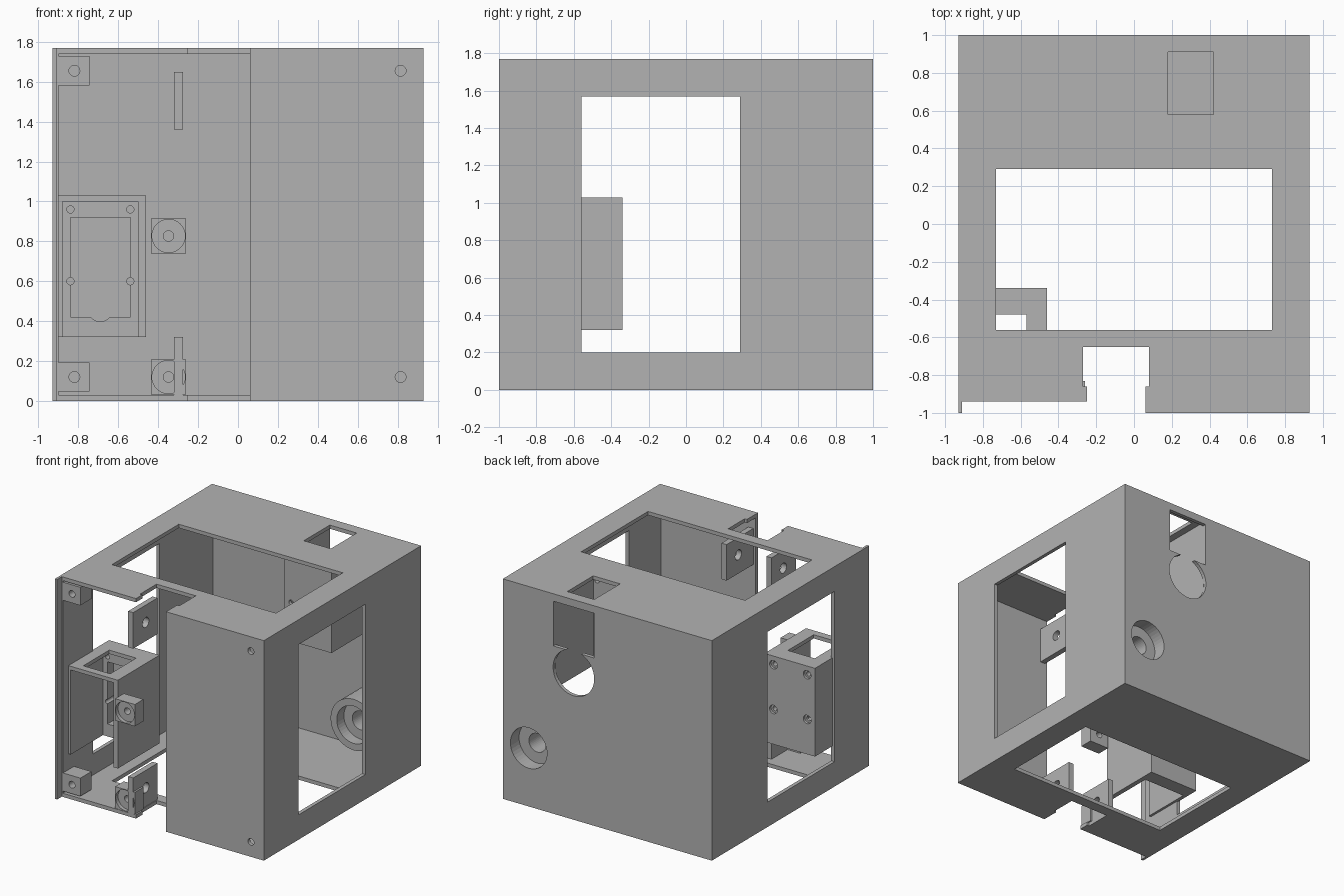
import bpy, bmesh, math
from mathutils import Matrix, Vector

cube = bpy.data.objects.get("Cube")
if cube:
    bpy.data.objects.remove(cube, do_unlink=True)

grey = bpy.data.materials.new("plain grey")
grey.use_nodes = True
grey.diffuse_color = (0.45, 0.45, 0.45, 1)
grey.node_tree.nodes["Principled BSDF"].inputs["Base Color"].default_value = grey.diffuse_color


def add_object(name, bm):
    mesh = bpy.data.meshes.new(name)
    bm.to_mesh(mesh)
    bm.free()
    mesh.materials.append(grey)
    obj = bpy.data.objects.new(name, mesh)
    bpy.context.collection.objects.link(obj)
    return obj


def box(name, x, y, z):
    """Box from its lower and upper limit on each axis."""
    bm = bmesh.new()
    bmesh.ops.create_cube(bm, size=1)
    for v in bm.verts:
        v.co = Vector(lim[0] if c < 0 else lim[1] for c, lim in zip(v.co, (x, y, z)))
    return add_object(name, bm)


def rod(name, a, b, r, lim, axis="Y"):
    """Cylinder along Y (centre a=x, b=z) or along X (centre a=y, b=z)."""
    bm = bmesh.new()
    mid = (lim[0] + lim[1]) / 2
    place = (a, mid, b) if axis == "Y" else (mid, a, b)
    turn = Matrix.Rotation(math.pi / 2, 4, "X" if axis == "Y" else "Y")
    bmesh.ops.create_cone(bm, cap_ends=True, segments=40, radius1=r, radius2=r,
                          depth=lim[1] - lim[0], matrix=Matrix.Translation(place) @ turn)
    return add_object(name, bm)


def cut(obj, *cutters):
    """Subtract the cutters one after another and bake the result."""
    for c in cutters:
        mod = obj.modifiers.new("cut", "BOOLEAN")
        mod.operation, mod.solver, mod.object = "DIFFERENCE", "EXACT", c
        c.hide_render = True
    bpy.context.view_layer.update()
    graph = bpy.context.evaluated_depsgraph_get()
    mesh = bpy.data.meshes.new_from_object(obj.evaluated_get(graph))
    obj.modifiers.clear()
    obj.data = mesh
    for c in cutters:
        bpy.data.objects.remove(c, do_unlink=True)
    return obj


W, H, T = 0.93, 1.77, 0.03
WIN = (-0.56, 0.29)
ALL = (-3, 3)

# Hollow case with windows, front opening, hinge notch and cable openings
case = box("case", (-W, W), (-1, 1), (0, H))
cut(case,
    box("cavity", (-W + T, W - T), (-1 + T, 1 - T), (T, H - T)),
    box("side_windows", ALL, WIN, (0.2, 1.57)),
    box("top_bottom_windows", (-0.73, 0.73), WIN, ALL),
    box("front_opening", (-0.91, 0.06), (-2, -0.94), ALL),
    box("notch_back", (-0.27, 0.08), (-0.86, -0.65), ALL),
    box("notch_front", (-0.25, 0.06), (-2, -0.85), ALL),
    box("top_socket_hole", (0.18, 0.42), (0.58, 0.91), (1.6, 2)),
    box("back_slot", (0.12, 0.48), (0.9, 2), (1.35, 1.71)),
    rod("back_round_hole", 0.30, 1.18, 0.183, (0.9, 2)),
    rod("back_knob_hole", 0.70, 0.47, 0.163, (0.9, 2)),
    rod("panel_hole_top", 0.815, 1.655, 0.027, (-2, -0.9)),
    rod("panel_hole_bottom", 0.815, 0.12, 0.027, (-2, -0.9)))

# Socket sleeve hanging behind the slot, open below
sleeve = box("socket_sleeve", (0.09, 0.51), (0.46, 0.975), (1.0, H - T + 0.005))
cut(sleeve, box("sleeve_inside", (0.12, 0.48), (0.49, 2), (0.5, 2)),
    *[rod("sleeve_screw", x, z, 0.02, (0.3, 0.6)) for x in (0.15, 0.45) for z in (1.31, 1.69)])

# Round boss inside the back wall, recessed on both ends
boss = rod("knob_boss", 0.70, 0.47, 0.205, (0.47, 0.98))
cut(boss, rod("back_recess", 0.70, 0.47, 0.163, (0.89, 2)),
    rod("inner_recess", 0.70, 0.47, 0.15, (0, 0.56)),
    rod("bore", 0.70, 0.47, 0.075, ALL))

# Open mechanism housing on the right wall
housing = box("mechanism_housing", (-0.91, -0.46), (-0.87, -0.34), (0.32, 1.03))
cut(housing, box("housing_inside", (-0.88, -0.50), (-2, -0.46), (0, 1.0)),
    box("housing_pocket", (-0.84, -0.54), (-0.6, -0.38), (0.42, 0.92)),
    rod("pocket_notch", -0.69, 0.46, 0.062, (-0.6, -0.38)),
    box("housing_top_hole", (-0.81, -0.57), (-0.81, -0.48), (0.95, 2)),
    *[rod("housing_screw", x, z, 0.018, (-0.6, 0)) for x in (-0.84, -0.54) for z in (0.6, 0.96)],
    *[rod("screw_sink", x, z, 0.034, (-0.36, 0)) for x in (-0.84, -0.54) for z in (0.6, 0.96)])

# Corner screw posts behind the missing front panel
for level, z in (("lower", 0.12), ("upper", 1.655)):
    post = box(level + "_corner_post", (-0.905, -0.745), (-0.94, -0.80), (z - 0.073, z + 0.073))
    cut(post, rod("post_hole", -0.82, z, 0.027, (-2, -0.83)))

# Square standoffs with round recess
for level, z in (("lower", 0.12), ("middle", 0.827)):
    block = box(level + "_standoff", (-0.435, -0.26), (-0.94, -0.83), (z - 0.088, z + 0.088))
    cut(block, rod("standoff_recess", -0.348, z, 0.083, (-2, -0.91)),
        rod("standoff_hole", -0.348, z, 0.026, ALL))

# Four hinge plates flanking the notch
for side, x in (("right", -0.32), ("left", 0.08)):
    for level, z in (("lower", 0.03), ("upper", 1.36)):
        front = -0.94 if side == "right" else -0.975
        plate = box(f"{level}_{side}_hinge_plate", (x, x + 0.045), (front, -0.63), (z, z + 0.29))
        cut(plate, rod("hinge_hole", -0.78, z + 0.15, 0.04, (x - 0.1, x + 0.2), "X"))
